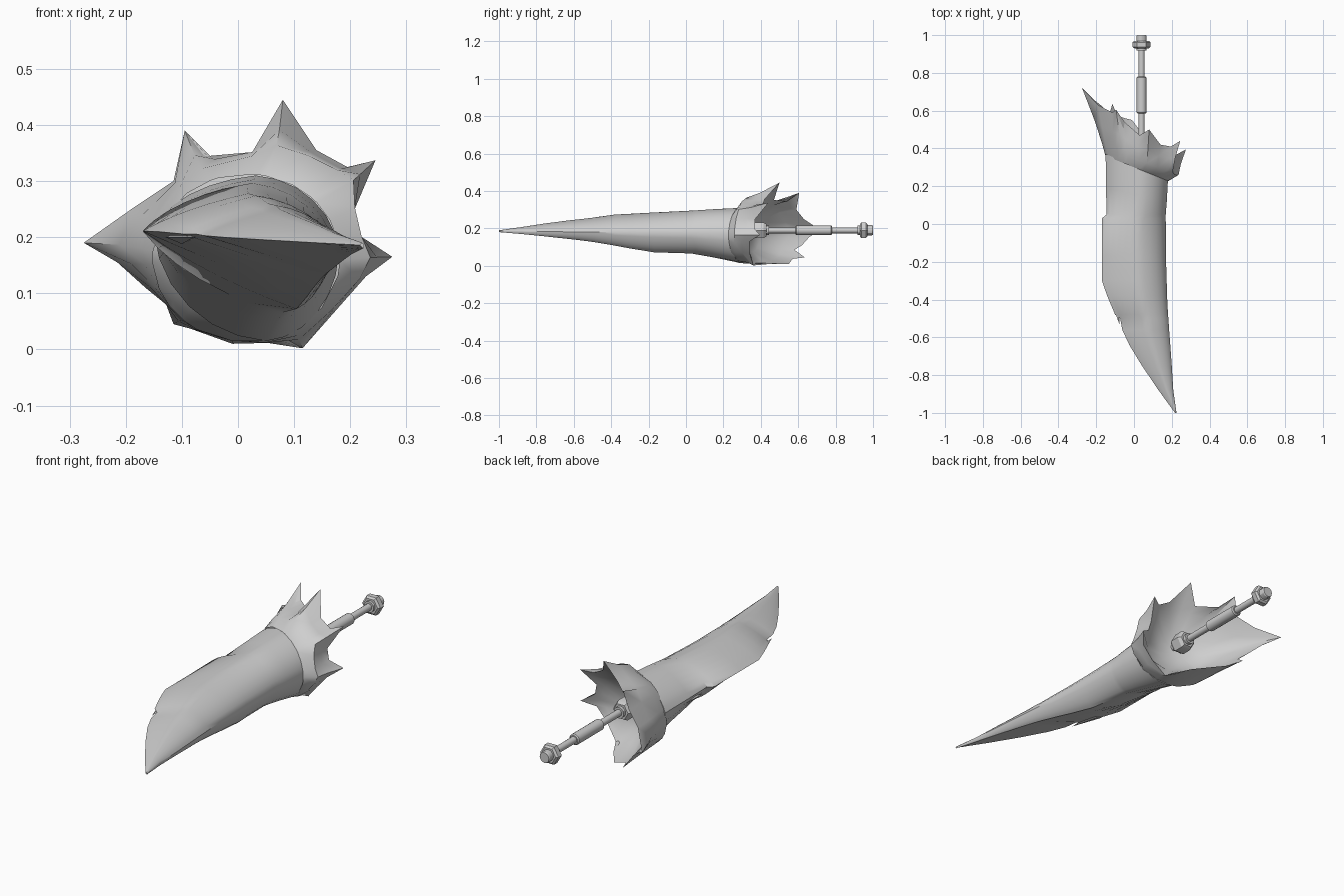
import bpy, bmesh, math
from mathutils import Vector

if "Cube" in bpy.data.objects:
    bpy.data.objects.remove(bpy.data.objects["Cube"])

bone = bpy.data.materials.new("bone grey")
bone.diffuse_color = (0.62, 0.62, 0.62, 1)
bone.use_nodes = True
bone.node_tree.nodes["Principled BSDF"].inputs["Base Color"].default_value = bone.diffuse_color


def finish(name, bm, angle=35):
    """Turn a bmesh into a named, shaded object."""
    bmesh.ops.recalc_face_normals(bm, faces=bm.faces)
    me = bpy.data.meshes.new(name)
    bm.to_mesh(me)
    bm.free()
    me.materials.append(bone)
    ob = bpy.data.objects.new(name, me)
    bpy.context.collection.objects.link(ob)
    bpy.ops.object.select_all(action='DESELECT')
    ob.select_set(True)
    bpy.context.view_layer.objects.active = ob
    bpy.ops.object.shade_smooth_by_angle(angle=math.radians(angle))
    return ob


def loft(name, rings, angle=35, cap_start=True, cap_end=True):
    """Skin closed rings that all have the same point count."""
    bm = bmesh.new()
    vs = [[bm.verts.new(p) for p in r] for r in rings]
    n = len(vs[0])
    for a, b in zip(vs, vs[1:]):
        for i in range(n):
            j = (i + 1) % n
            bm.faces.new((a[i], a[j], b[j], b[i]))
    if cap_start:
        bm.faces.new(vs[0])
    if cap_end:
        bm.faces.new(vs[-1])
    return finish(name, bm, angle)


def quarter(a, b, corner, bulge, steps=6):
    """Points from a towards b, mixing a straight line with a quarter oval."""
    a, b, corner = Vector(a), Vector(b), Vector(corner)
    pts = []
    for i in range(steps):
        f = i / steps
        w = f * math.pi / 2
        oval_pt = a + (corner - a) * math.sin(w) + (b - corner) * (1 - math.cos(w))
        pts.append(a.lerp(b, f).lerp(oval_pt, bulge))
    return pts


# Blade: thin left edge, thick right spine, keel low on the right.
# y, left x, right x, keel x, top z, keel z, fullness of the underside
sections = [
    (-1.00, .217, .225, .223, .190, .180, .0),
    (-0.88, .130, .208, .203, .207, .170, .0),
    (-0.75, .042, .200, .185, .227, .157, .0),
    (-0.64, -.025, .192, .170, .241, .145, .0),
    (-0.56, -.062, .186, .158, .250, .136, .0),
    (-0.50, -.073, .182, .150, .257, .128, .0),
    (-0.48, -.100, .180, .147, .260, .125, .0),
    (-0.38, -.142, .175, .133, .274, .108, .0),
    (-0.30, -.170, .173, .122, .278, .093, .05),
    (-0.17, -.170, .169, .104, .285, .072, .2),
    (0.03, -.170, .168, .080, .295, .066, .45),
    (0.05, -.145, .168, .078, .296, .062, .5),
    (0.16, -.148, .174, .065, .303, .045, .7),
    (0.31, -.150, .180, .050, .310, .015, .9),
]
rings = []
for y, xl, xr, xk, zt, zk, k in sections:
    t = (y + 1) / 1.3
    zl = .186 + .025 * min(1, 2 * t)
    zr = .186 - .015 * t
    xm = xl + (xr - xl) * .55
    ring = (quarter((xl, zl), (xm, zt), (xl, zt), .25 + .55 * k)
            + quarter((xm, zt), (xr, zr), (xr, zt), .55 + .35 * t)
            + quarter((xr, zr), (xk, zk), (xr, zk), .55 + .4 * k)
            + quarter((xk, zk), (xl, zl), (xl, zk), k))
    s = .4 if y > .3 else .2 if y > .1 else 0
    rings.append([(p.x, y - s * p.x, p.y) for p in ring])
loft("blade", rings, 40)

# Flared guard rim, clockwise from the long left spike
rim = [Vector(p) for p in [
    (-.275, .72, .19), (-.19, .63, .25), (-.115, .59, .30), (-.095, .605, .39),
    (-.05, .54, .345), (.03, .47, .352), (.08, .50, .445), (.14, .42, .355),
    (.195, .41, .325), (.245, .44, .337), (.208, .37, .25), (.22, .365, .20),
    (.275, .395, .165), (.228, .34, .13), (.175, .34, .07), (.115, .36, .002),
    (.05, .47, .012), (-.01, .55, .01), (-.085, .57, .037), (-.115, .635, .045),
    (-.13, .58, .085), (-.165, .62, .11), (-.215, .66, .155)]]
n = len(rim)
soft = [(rim[i - 1] + rim[i] * 2 + rim[(i + 1) % n]) / 4 for i in range(n)]


def oval(scale, push):
    """Slanted oval ring aligned with the rim points."""
    pts = []
    for p in rim:
        a = math.atan2((p.z - .17) / .15, (p.x - .015) / .18)
        x = .015 + .165 * scale * math.cos(a)
        z = .163 + .148 * scale * math.sin(a)
        pts.append(Vector((x, .31 - .4 * x + push, z)))
    return pts


def flare(a, b, reach, rise):
    """Go outwards by reach and along the grip by rise."""
    p = a.lerp(b, reach)
    p.y = a.y + (b.y - a.y) * rise
    return p


neck = oval(1.01, -.01)
belly, shoulder, inner = [], [], []
for a, b, r in zip(neck, soft, rim):
    f = max(.22, min(.8, .5 + 1.3 * b.x))   # right side swells out sooner
    belly.append(flare(a, b, f, .22))
    shoulder.append(flare(a, b.lerp(r, .35), .5 + .45 * f, .58))
for a, b in zip(oval(.8, .04), soft):
    inner.append(a.lerp(b, .55))
loft("flared_guard", [neck, belly, shoulder, rim, inner, oval(.6, .05),
                      oval(.2, .035)], 50, cap_start=False)


# Jagged chips: small wedges lying on the blade, pointing to the tip
def chip(name, base, tip, width, thick):
    base, tip = Vector(base), Vector(tip)
    side = (tip - base).cross(Vector((0, 0, 1))).normalized() * width
    up = Vector((0, 0, thick))
    bm = bmesh.new()
    v = [bm.verts.new(p) for p in (base - side, base + up, base + side, base - up, tip)]
    bm.faces.new(v[:4])
    for i in range(4):
        bm.faces.new((v[i], v[(i + 1) % 4], v[4]))
    finish(name, bm)


chips = [
    ((-.10, -.38, .20), (-.078, -.53, .20), .03, .012),
    ((.12, -.20, .13), (.155, -.53, .15), .03, .025),
    ((-.12, .22, .19), (-.14, .07, .185), .02, .02),
]
for i, c in enumerate(chips):
    chip(f"blade_chip_{i + 1}", *c)


# Grip rod and its fittings, turned around the y axis
def turned(name, profile, sides):
    """profile: (y, radius) pairs."""
    rings = [[(.04 + r * math.cos(2 * math.pi * i / sides), y,
               .19 + r * math.sin(2 * math.pi * i / sides)) for i in range(sides)]
             for y, r in profile]
    loft(name, rings, 30)


turned("grip_rod", [(.33, .016), (.95, .016)], 16)
turned("grip_sleeve", [(.585, .021), (.59, .026), (.775, .026), (.78, .021)], 16)
turned("rod_collar", [(.43, .026), (.445, .026)], 12)
turned("base_nut", [(.355, .038), (.37, .048), (.415, .048), (.43, .038)], 6)
turned("pommel_collar", [(.918, .026), (.935, .026)], 12)
turned("pommel_nut", [(.93, .038), (.938, .048), (.962, .048), (.97, .038)], 6)
turned("pommel_cap", [(.965, .027), (.995, .027), (1.0, .024)], 12)
